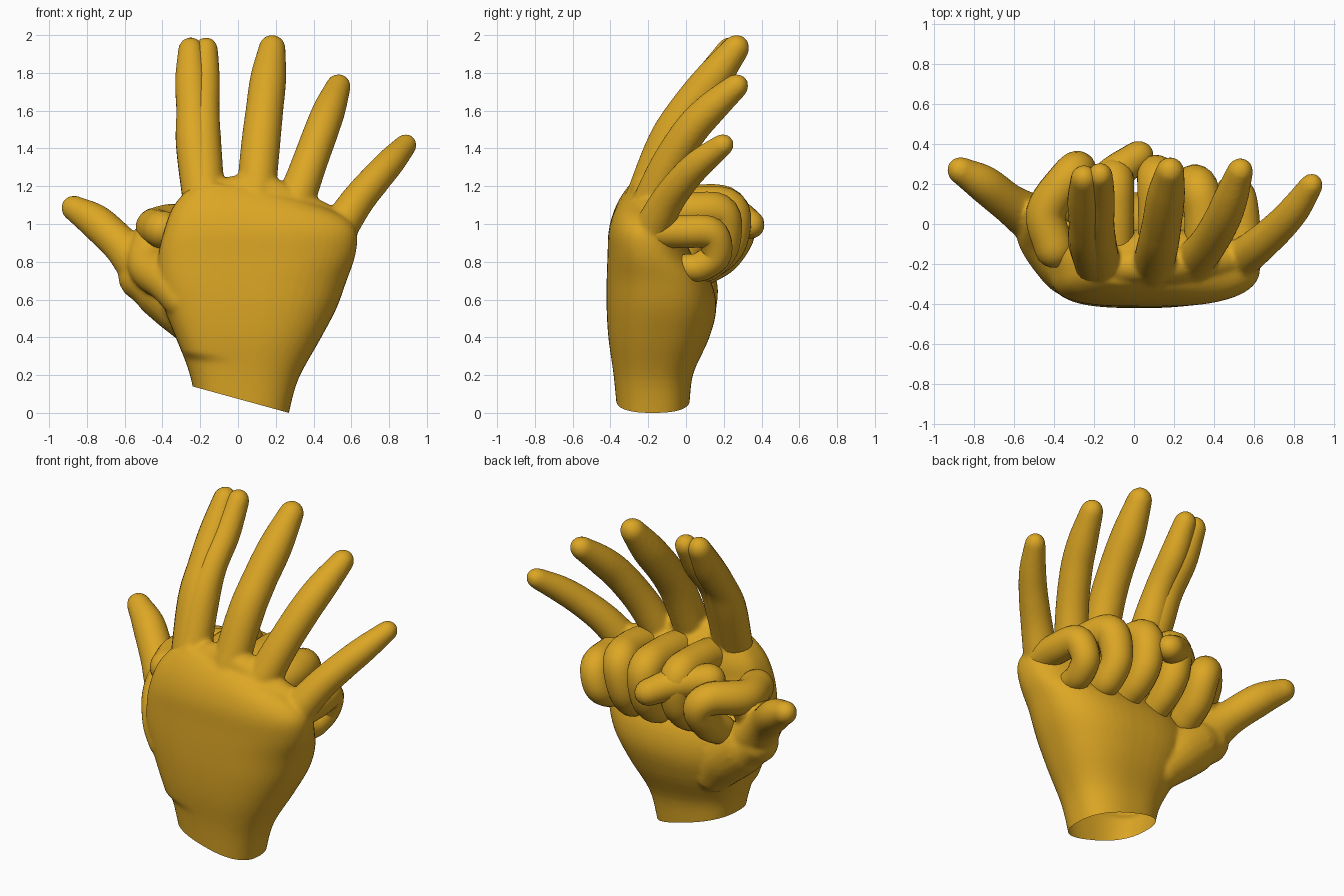
import bpy, bmesh, math
from mathutils import Vector

if "Cube" in bpy.data.objects:
    bpy.data.objects.remove(bpy.data.objects["Cube"])

gold = bpy.data.materials.new("gold")
gold.diffuse_color = (0.72, 0.385, 0.018, 1)
gold.use_nodes = True
gold.node_tree.nodes["Principled BSDF"].inputs["Base Color"].default_value = gold.diffuse_color
SIDES = 20


def finish(bm, name):
    bmesh.ops.recalc_face_normals(bm, faces=bm.faces)
    me = bpy.data.meshes.new(name)
    bm.to_mesh(me)
    bm.free()
    me.materials.append(gold)
    me.polygons.foreach_set("use_smooth", [True] * len(me.polygons))
    ob = bpy.data.objects.new(name, me)
    bpy.context.collection.objects.link(ob)
    return ob


def loft(bm, rings):
    loops = [[bm.verts.new(p) for p in r] for r in rings]
    for a, b in zip(loops, loops[1:]):
        n = len(a)
        for i in range(n):
            bm.faces.new((a[i], a[(i + 1) % n], b[(i + 1) % n], b[i]))
    bm.faces.new(loops[0][::-1])
    bm.faces.new(loops[-1])


def spline(pts, steps=6):
    """Catmull-Rom through tuples of any length."""
    p = [Vector(q) for q in pts]
    p = [p[0] * 2 - p[1]] + p + [p[-1] * 2 - p[-2]]
    out = []
    for i in range(1, len(p) - 2):
        a, b, c, d = p[i - 1:i + 3]
        for s in range(steps):
            t = s / steps
            out.append(0.5 * (2 * b + (c - a) * t + (2 * a - 5 * b + 4 * c - d) * t * t
                              + (3 * b - a - 3 * c + d) * t ** 3))
    out.append(p[-2])
    return out


def tube(bm, pts):
    """Tapered round-ended tube; each point is x, y, z, radius."""
    path = spline(pts)
    cs = [q.to_3d() for q in path]
    rs = [q[3] for q in path]
    tans = [(cs[min(i + 1, len(cs) - 1)] - cs[max(i - 1, 0)]).normalized() for i in range(len(cs))]
    stations = []
    arc = [math.radians(a) for a in (82, 65, 45, 22)]
    for a in arc:
        stations.append((cs[0] - tans[0] * rs[0] * math.sin(a), tans[0], rs[0] * math.cos(a)))
    stations += list(zip(cs, tans, rs))
    for a in reversed(arc):
        stations.append((cs[-1] + tans[-1] * rs[-1] * 1.1 * math.sin(a), tans[-1], rs[-1] * math.cos(a)))
    u = tans[0].orthogonal().normalized()
    rings = []
    for c, t, r in stations:
        u = (u - t * u.dot(t)).normalized()
        v = t.cross(u)
        rings.append([c + (u * math.cos(k) + v * math.sin(k)) * r
                      for k in (2 * math.pi * i / SIDES for i in range(SIDES))])
    loft(bm, rings)


def finger(name, pts):
    bm = bmesh.new()
    tube(bm, pts)
    return finish(bm, name)


# palm: left z, right z, x min, x max, y min, y max; squarer on the thumb side of the back
sections = spline([
    (.08, -.06, -.235, .265, -.365, .015),
    (.14, .00, -.24, .27, -.37, .02),
    (.25, .18, -.27, .32, -.385, .04),
    (.40, .38, -.33, .43, -.41, .12),
    (.55, .55, -.39, .52, -.42, .16),
    (.70, .70, -.43, .575, -.42, .13),
    (.85, .83, -.42, .62, -.415, .03),
    (.97, .95, -.39, .63, -.41, -.02),
    (1.08, 1.03, -.35, .58, -.385, -.03),
    (1.17, 1.09, -.28, .46, -.345, -.06),
    (1.23, 1.14, -.20, .32, -.30, -.12)], 4)
rings = []
for zl, zr, x0, x1, y0, y1 in sections:
    ring = []
    for i in range(48):
        k = 2 * math.pi * i / 48
        c, s = math.cos(k), math.sin(k)
        e = 0.55 if c < 0 and s < 0 and zl > 0.3 else 0.8
        fx = 0.5 + 0.5 * math.copysign(abs(c) ** e, c)
        fy = 0.5 + 0.5 * math.copysign(abs(s) ** e, s)
        ring.append((x0 + (x1 - x0) * fx, y0 + (y1 - y0) * fy, zl + (zr - zl) * fx))
    rings.append(ring)
bm = bmesh.new()
loft(bm, rings)

# webbing ridge under the open fingers
tube(bm, [(-.18, -.21, 1.14, .085), (.1, -.21, 1.18, .085), (.3, -.2, 1.1, .085), (.53, -.17, .99, .08)])
# open fingers, slightly swollen at the joints
tube(bm, [(-.17, -.22, 1.1, .105), (-.185, -.09, 1.42, .098), (-.18, .005, 1.6, .083),
          (-.175, .135, 1.76, .08), (-.17, .24, 1.92, .065)])
tube(bm, [(.09, -.23, 1.1, .105), (.12, -.105, 1.42, .104), (.14, .005, 1.6, .1),
          (.16, .14, 1.77, .096), (.18, .26, 1.925, .073)])
tube(bm, [(.28, -.21, 1.05, .105), (.37, -.1, 1.3, .095), (.44, .02, 1.49, .092),
          (.485, .13, 1.61, .086), (.53, .26, 1.725, .067)])
tube(bm, [(.53, -.18, .97, .10), (.63, -.1, 1.12, .09), (.73, -.01, 1.24, .083),
          (.81, .08, 1.33, .076), (.885, .19, 1.415, .06)])
# open thumb
tube(bm, [(-.34, .0, .62, .14), (-.5, .03, .76, .125), (-.62, .1, .89, .1),
          (-.75, .2, 1.01, .094), (-.862, .265, 1.08, .07)])
# thumb mound
tube(bm, [(-.2, .0, .44, .12), (-.3, .01, .56, .15), (-.42, .02, .665, .15), (-.5, .03, .71, .125)])
# folded thumb root, flush with the back of the hand
tube(bm, [(-.3, -.28, .6, .1), (-.37, -.22, .69, .11), (-.475, -.05, .79, .115), (-.44, .05, .96, .1)])

# fuse into one skin, then cut the wrist open on a slant
raw = finish(bm, "raw_hand")
rem = raw.modifiers.new("fuse", 'REMESH')
rem.mode = 'VOXEL'
rem.voxel_size = 0.013
smooth = raw.modifiers.new("soften", 'SMOOTH')
smooth.factor = 0.5
smooth.iterations = 6
fused = bpy.data.meshes.new_from_object(raw.evaluated_get(bpy.context.evaluated_depsgraph_get()))
bpy.data.objects.remove(raw)
bm = bmesh.new()
bm.from_mesh(fused)
bmesh.ops.bisect_plane(bm, geom=bm.verts[:] + bm.edges[:] + bm.faces[:], plane_co=(.27, 0, .0),
                       plane_no=(.265, 0, .964), clear_inner=True)
finish(bm, "open_hand")

# second index, overlapping the first
finger("open_index_outer", [(-.19, -.22, 1.1, .10), (-.225, -.09, 1.42, .104), (-.237, .005, 1.6, .09),
                            (-.245, .125, 1.76, .088), (-.25, .225, 1.915, .067)])

# fist fingers
finger("curled_little", [(.54, -.2, .96, .09), (.545, -.02, .96, .088), (.525, .13, .95, .088),
                         (.49, .16, .84, .082), (.465, .08, .775, .078), (.455, -.01, .77, .07)])
for name, x0, x1, y, z in (("curled_ring", .35, .29, .185, 1.07),
                           ("curled_middle", .12, .11, .23, 1.1),
                           ("curled_index", -.1, -.1, .22, 1.11)):
    finger(name, [(x0, -.15, z - .02, .1), (x0, .05, z, .1), ((x0 + x1) / 2, y, z - .02, .1),
                  (x1, y + .01, z - .18, .09), (x1, y - .06, z - .28, .085), (x1, .06, .76, .075)])

# folded digits lying across the fist
finger("folded_thumb_tip", [(-.24, .12, 1.06, .095), (-.1, .25, 1.05, .09), (.015, .335, 1.0, .078)])
finger("folded_bent_finger", [(-.4, -.12, .97, .1), (-.44, .06, .985, .1), (-.33, .23, 1.01, .095),
                              (-.28, .275, .95, .09), (-.29, .2, .83, .09), (-.3, .09, .76, .088)])
